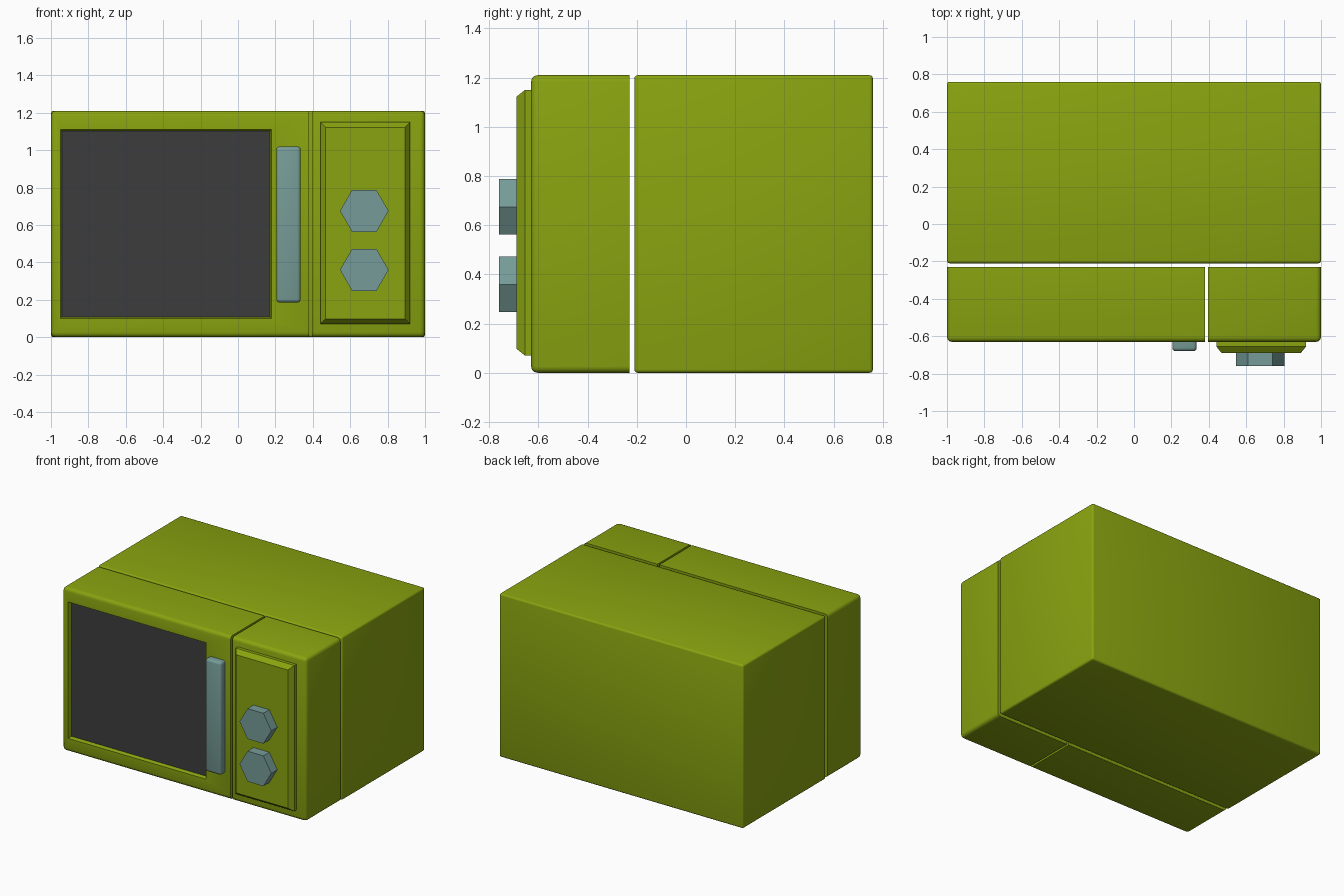
import bpy, bmesh, math
from mathutils import Matrix, Vector

cube = bpy.data.objects.get("Cube")
if cube:
    bpy.data.objects.remove(cube, do_unlink=True)


def material(name, rgb):
    m = bpy.data.materials.new(name)
    m.use_nodes = True
    m.diffuse_color = (*rgb, 1)
    m.node_tree.nodes["Principled BSDF"].inputs["Base Color"].default_value = (*rgb, 1)
    return m


GREEN = material("olive green", (0.25, 0.37, 0.005))
GLASS = material("dark glass", (0.046, 0.046, 0.046))
TEAL = material("grey teal", (0.18, 0.33, 0.31))


def box_mesh(x, y, z):
    """Box spanning the given (low, high) ranges."""
    bm = bmesh.new()
    bmesh.ops.create_cube(bm, size=1)
    for v in bm.verts:
        v.co = [r[0] if c < 0 else r[1] for c, r in zip(v.co, (x, y, z))]
    return bm


def bevel_edges(bm, width, keep=lambda mid: True, segments=3):
    edges = [e for e in bm.edges if keep((e.verts[0].co + e.verts[1].co) / 2)]
    bmesh.ops.bevel(bm, geom=edges, offset=width, segments=segments,
                    profile=0.5, affect='EDGES')


def front_face(bm):
    """Largest face looking towards -y."""
    bm.normal_update()
    return max((f for f in bm.faces if f.normal.y < -0.99), key=lambda f: f.calc_area())


def finish(bm, name, *mats, smooth=True):
    bmesh.ops.recalc_face_normals(bm, faces=bm.faces)
    me = bpy.data.meshes.new(name)
    bm.to_mesh(me)
    bm.free()
    for m in mats:
        me.materials.append(m)
    ob = bpy.data.objects.new(name, me)
    bpy.context.collection.objects.link(ob)
    if smooth:
        bpy.ops.object.select_all(action='DESELECT')
        ob.select_set(True)
        bpy.context.view_layer.objects.active = ob
        bpy.ops.object.shade_smooth_by_angle(angle=math.radians(35))
    return ob


HEIGHT = (0.0, 1.21)
FRONT = -0.63
BACK = -0.23

# Main body
bm = box_mesh((-1, 1), (-0.21, 0.76), HEIGHT)
bevel_edges(bm, 0.014)
finish(bm, "body", GREEN)

# Door: rounded outer edges, sharp at the gaps
DOOR_X = (-1, 0.38)
bm = box_mesh(DOOR_X, (FRONT, BACK), HEIGHT)
bevel_edges(bm, 0.026, lambda p: p.y < BACK - 0.01 and p.x < DOOR_X[1] - 0.01)

# Window opening with a sloped rim and a sunken glass pane
window = front_face(bm)
bmesh.ops.inset_individual(bm, faces=[window], thickness=0.02)
centre = window.calc_center_median()
for v in window.verts:
    v.co.x = -0.95 if v.co.x < centre.x else 0.18
    v.co.z = 0.10 if v.co.z < centre.z else 1.11
bmesh.ops.inset_individual(bm, faces=[window], thickness=0.012)
for v in window.verts:
    v.co.y += 0.025
window.material_index = 1
finish(bm, "door", GREEN, GLASS)

# Control column beside the door
PANEL_X = (0.395, 1)
bm = box_mesh(PANEL_X, (FRONT, BACK), HEIGHT)
bevel_edges(bm, 0.026, lambda p: p.y < BACK - 0.01 and p.x > PANEL_X[0] + 0.01)
finish(bm, "control_column", GREEN)

# Raised control plate with a chamfered front
bm = box_mesh((0.44, 0.92), (-0.655, FRONT + 0.01), (0.07, 1.15))
plate = front_face(bm)
bmesh.ops.inset_individual(bm, faces=[plate], thickness=0.04)
for v in plate.verts:
    v.co.y = -0.69
finish(bm, "control_plate", GREEN, smooth=False)

# Door handle
bm = box_mesh((0.205, 0.335), (-0.68, FRONT + 0.01), (0.185, 1.02))
bevel_edges(bm, 0.018, lambda p: p.y < FRONT)
finish(bm, "door_handle", TEAL)

# Six-sided knobs
for name, z in (("upper_knob", 0.675), ("lower_knob", 0.36)):
    bm = bmesh.new()
    bmesh.ops.create_cone(bm, cap_ends=True, segments=6, radius1=0.13, radius2=0.13,
                          depth=0.08)
    # Put one corner on the x axis, so the top and bottom are flat
    corner = bm.verts[:][0].co
    spin = Matrix.Rotation(-math.atan2(corner.y, corner.x), 4, 'Z')
    place = Matrix.Translation(Vector((0.675, -0.72, z)))
    bm.transform(place @ Matrix.Rotation(math.pi / 2, 4, 'X') @ spin)
    finish(bm, name, TEAL, smooth=False)
